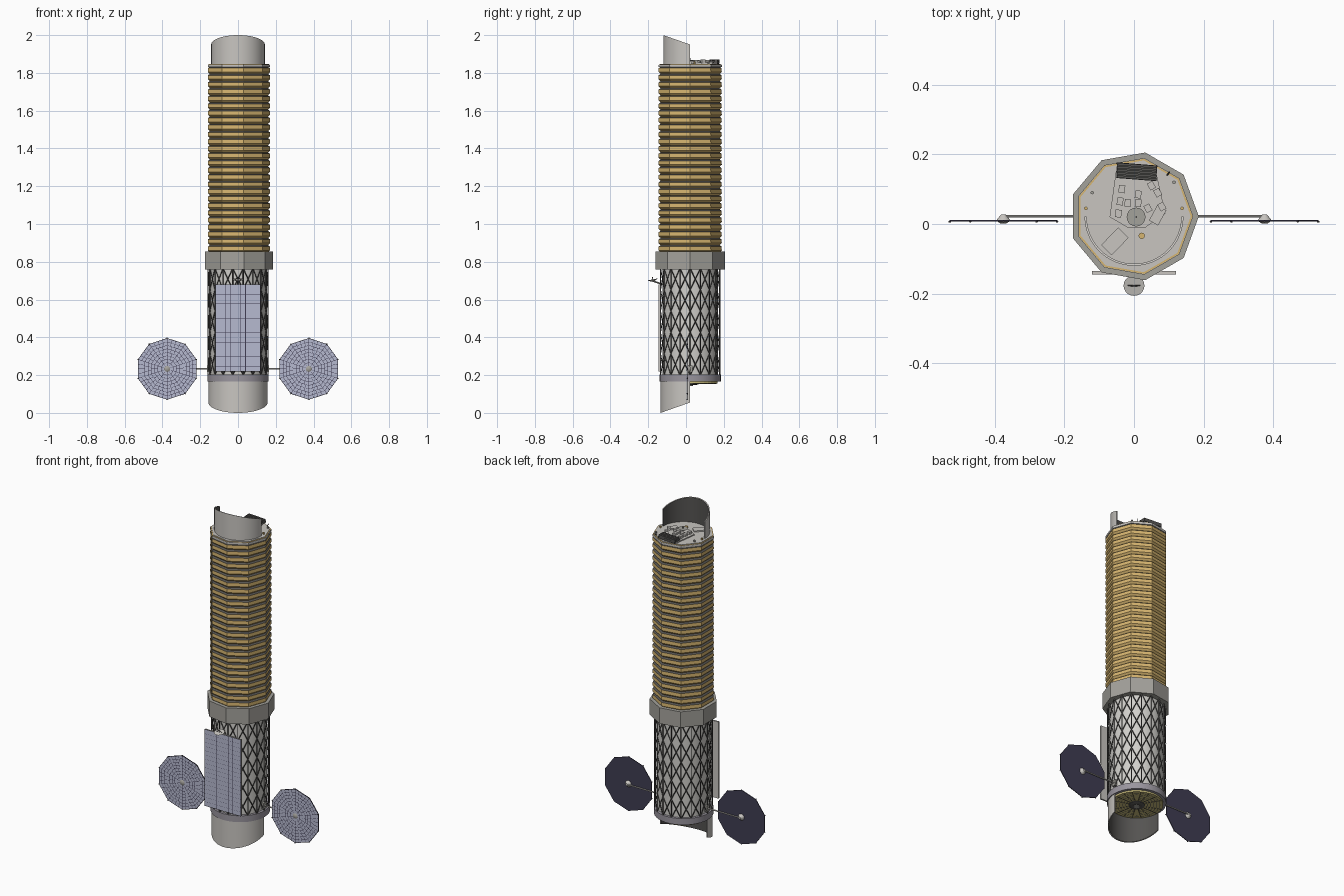
import bpy, bmesh, math, random
from mathutils import Vector, Matrix

if "Cube" in bpy.data.objects:
    bpy.data.objects.remove(bpy.data.objects["Cube"])

random.seed(4)
CY = 0.022  # body axis in y
COL = {
    "light_grey": (0.58, 0.56, 0.53), "core_white": (0.64, 0.63, 0.60), "mid_grey": (0.37, 0.36, 0.33),
    "dark_grey": (0.09, 0.087, 0.083), "gold": (0.67, 0.46, 0.16), "pale_yellow": (0.58, 0.50, 0.20),
    "cell_lavender": (0.47, 0.49, 0.63), "panel_navy": (0.05, 0.046, 0.085), "ring_lilac": (0.32, 0.30, 0.34),
}
MAT = {}
for k, c in COL.items():
    MAT[k] = bpy.data.materials.new(k)
    MAT[k].diffuse_color = (*c, 1)


def finish(bm, name, *mats, smooth=False, recalc=True):
    if recalc:
        bmesh.ops.recalc_face_normals(bm, faces=bm.faces)
    me = bpy.data.meshes.new(name)
    bm.to_mesh(me)
    bm.free()
    ob = bpy.data.objects.new(name, me)
    bpy.context.collection.objects.link(ob)
    for m in mats:
        me.materials.append(MAT[m])
    if smooth:
        bpy.context.view_layer.objects.active = ob
        ob.select_set(True)
        bpy.ops.object.shade_smooth_by_angle(angle=math.radians(35))
        ob.select_set(False)
    return ob


def pt(r, a, z):
    return Vector((r * math.cos(a), CY + r * math.sin(a), z))


def lathe(name, n, prof, mats, rule=None, smooth=False, cap=True):
    """Stack of n-sided rings (r, z) round the body axis; rule gives a material per band."""
    bm = bmesh.new()
    rings = [[bm.verts.new(pt(r, math.tau * i / n, z)) for i in range(n)] for r, z in prof]
    for j in range(len(rings) - 1):
        for i in range(n):
            k = (i + 1) % n
            f = bm.faces.new((rings[j][i], rings[j][k], rings[j + 1][k], rings[j + 1][i]))
            f.material_index = rule(j) if rule else 0
    if cap:
        bm.faces.new(rings[0][::-1])
        bm.faces.new(rings[-1])
    return finish(bm, name, *mats, smooth=smooth)


def drum(name, n, r, z0, z1, mat, smooth=False):
    return lathe(name, n, [(r, z0), (r, z1)], [mat], smooth=smooth)


def bars(name, pairs, r, mat, n=4):
    bm = bmesh.new()
    for a, b in pairs:
        a, b = Vector(a), Vector(b)
        d = b - a
        m = Matrix.Translation((a + b) / 2) @ d.to_track_quat('Z', 'Y').to_matrix().to_4x4()
        bmesh.ops.create_cone(bm, cap_ends=True, segments=n, radius1=r, radius2=r, depth=d.length, matrix=m)
    return finish(bm, name, mat, smooth=n > 6)


def cone(name, loc, r1, r2, h, mat, n=16, rot=(0, 0, 0)):
    bm = bmesh.new()
    bmesh.ops.create_cone(bm, cap_ends=True, segments=n, radius1=r1, radius2=r2, depth=h)
    ob = finish(bm, name, mat, smooth=True)
    ob.location, ob.rotation_euler = loc, rot
    return ob


def box(name, loc, size, mat, rz=0):
    bm = bmesh.new()
    bmesh.ops.create_cube(bm, size=1, matrix=Matrix.Diagonal((*size, 1)))
    ob = finish(bm, name, mat)
    ob.location, ob.rotation_euler = loc, (0, 0, rz)
    return ob


def half_shade(name, r, z_flat, zfun):
    """Half-round shell on the front side with a slanted rim, dark inside."""
    bm = bmesh.new()
    n, cols = 32, []
    for i in range(n + 1):
        a = math.pi * (1 + i / n)
        c = []
        for rr in (r, r - 0.006):
            for top in (0, 1):
                p = pt(rr, a, z_flat)
                if top:
                    p.z = zfun(p.y)
                c.append(bm.verts.new(p))
        cols.append(c)
    for c, d in zip(cols, cols[1:]):
        for u, v, m in ((0, 1, 0), (1, 3, 0), (3, 2, 1), (2, 0, 0)):
            bm.faces.new((c[u], c[v], d[v], d[u])).material_index = m
    for c in (cols[0], cols[-1]):
        bm.faces.new((c[0], c[1], c[3], c[2]))
    finish(bm, name, "light_grey", "dark_grey", smooth=True)


# pleated nine-sided bellows: gold pleats with a narrow dark upper ledge
N, z0, z1 = 26, 0.85, 1.832
p = (z1 - z0) / N
prof = []
for j in range(N):
    prof += [(0.159, z0 + j * p), (0.17, z0 + (j + 0.28) * p), (0.169, z0 + (j + 0.82) * p)]
prof.append((0.159, z1))
lathe("bellows", 9, prof, ["gold", "dark_grey"], lambda j: 1 if j % 3 == 2 else 0)
drum("collar", 9, 0.186, 0.76, 0.855, "mid_grey")
drum("top_flange", 9, 0.17, 1.83, 1.843, "light_grey")
drum("gold_top_rim", 9, 0.168, 1.835, 1.845, "gold")
drum("top_deck", 9, 0.163, 1.835, 1.848, "light_grey")

# lower core, rings and lattice
drum("core", 36, 0.147, 0.19, 0.77, "core_white", True)
drum("bottom_ring", 36, 0.162, 0.165, 0.203, "ring_lilac", True)
C, R, zl, zh = 18, 5, 0.2, 0.765


def node(i, j):
    return pt(0.159, math.tau * i / C, zl + (zh - zl) * j / R)


cells = [(i, j) for i in range(C) for j in range(R)]
bars("lattice_posts", [(node(i, 0), node(i, R)) for i in range(C)], 0.003, "dark_grey")
bars("lattice_braces", [(node(i, j), node(i + 1, j + 1)) for i, j in cells] +
     [(node(i + 1, j), node(i, j + 1)) for i, j in cells], 0.0025, "dark_grey")

# sun shades
half_shade("upper_shade", 0.142, 1.84, lambda y: 2.0 - 0.05 * (y + 0.12) / 0.142)
half_shade("lower_shade", 0.157, 0.18, lambda y: 0.055 * (y + 0.135) / 0.157)

# underside dish with concentric rings and spokes
lathe("underside_plate", 36, [(0.145, 0.168), (0.145, 0.155), (0.03, 0.155)], ["pale_yellow"])
for i, r in enumerate((0.058, 0.075, 0.092, 0.109, 0.126)):
    lathe(f"underside_groove_{i}", 36, [(r, 0.1545), (r + 0.003, 0.1545)], ["dark_grey"], cap=False)
bars("underside_spokes", [(pt(0.04, math.tau * i / 18, 0.1553), pt(0.142, math.tau * i / 18, 0.1553))
                          for i in range(18)], 0.0012, "dark_grey")
lathe("underside_hub", 24, [(0.045, 0.156), (0.045, 0.151), (0.03, 0.147)], ["dark_grey"])
drum("underside_nozzle", 16, 0.016, 0.143, 0.15, "mid_grey")


def quad(bm, pts, m=0):
    bm.faces.new([bm.verts.new(q) for q in pts]).material_index = m


# front solar panel in three strips
box("front_panel", (0, -0.14, 0.45), (0.24, 0.009, 0.46), "light_grey")
bm = bmesh.new()
quad(bm, [(x, -0.1449, z) for x, z in ((-.12, .22), (.12, .22), (.12, .68), (-.12, .68))], 1)
for s in range(3):
    for c in range(3):
        for r in range(18):
            x, z = -0.1185 + s * 0.08 + c * 0.0257, 0.2215 + r * 0.02545
            w, h = 0.0247, 0.0245
            quad(bm, [(x, -.1455, z), (x + w, -.1455, z), (x + w, -.1455, z + h), (x, -.1455, z + h)])
finish(bm, "front_panel_cells", "cell_lavender", "panel_navy", recalc=False)
bars("front_panel_mounts", [((x, -0.137, z), (x, -0.09, z)) for x in (-.07, .07) for z in (.28, .62)], 0.005, "mid_grey")

# ten-sided solar discs on side arms
for side, sx in (("left", -1), ("right", 1)):
    cx, cz, r = 0.375 * sx, 0.233, 0.163
    cone(side + "_disc", (cx, 0.009, cz), r, r, 0.004, "panel_navy", 10, (math.pi / 2, 0, 0)).data.shade_flat()
    bm = bmesh.new()
    corner = [Vector((math.cos(math.pi / 2 + i * math.tau / 10), 0, math.sin(math.pi / 2 + i * math.tau / 10)))
              for i in range(10)]
    o = Vector((cx, 0.0064, cz))
    for i in range(10):
        a, b = corner[i], corner[(i + 1) % 10]
        for k in range(8):
            ra, rb = r * (0.1 + 0.112 * k), r * (0.1 + 0.112 * k + 0.098)
            parts = 1 + k // 2
            for q in range(parts):
                u, v = a.lerp(b, (q + 0.05) / parts), a.lerp(b, (q + 0.95) / parts)
                quad(bm, [o + u * ra, o + v * ra, o + v * rb, o + u * rb])
    for f in bm.faces:
        f.normal_update()
        if f.normal.y > 0:
            f.normal_flip()
    finish(bm, side + "_disc_cells", "cell_lavender", recalc=False)
    bars(side + "_disc_tips", [(o + c * (r - 0.004), o + c * (r + 0.002)) for c in corner], 0.0025, "dark_grey")
    cone(side + "_disc_hub_back", (cx, 0.019, cz), 0.02, 0.007, 0.016, "light_grey", 12, (-math.pi / 2, 0, 0))
    cone(side + "_disc_hub_front", (cx, 0.004, cz), 0.016, 0.008, 0.005, "mid_grey", 12, (math.pi / 2, 0, 0))
    bars(side + "_arm", [((0.14 * sx, CY, cz), (cx, CY, cz))], 0.004, "light_grey", 8)
    box(side + "_arm_root", (0.156 * sx, CY, cz), (0.016, 0.024, 0.035), "mid_grey")

# small front dish antenna
cone("antenna_dish", (0, -0.176, 0.702), 0.01, 0.03, 0.009, "light_grey", 20, (0.2, 0, 0))
bars("antenna_feed", [((0, -0.176, 0.704), (0, -0.178, 0.72))] +
     [((s * 0.018, -0.176, 0.705), (0, -0.178, 0.719)) for s in (-1, 1)], 0.0018, "dark_grey")
bars("antenna_arm", [((0, -0.12, 0.68), (0, -0.176, 0.698))], 0.004, "mid_grey")

# instrument platform on the deck
bm = bmesh.new()
outline = [(-.07, .02), (-.015, -.012), (.03, -.012), (.09, .03), (.06, .165), (-.05, .165)]
base = bm.faces.new([bm.verts.new((x, y, 1.846)) for x, y in outline])
ext = bmesh.ops.extrude_face_region(bm, geom=[base])
bmesh.ops.translate(bm, vec=(0, 0, 0.008), verts=[v for v in ext["geom"] if isinstance(v, bmesh.types.BMVert)])
finish(bm, "instrument_platform", "light_grey")
for i in range(5):
    box(f"radiator_slat_{i}", (0.008, 0.132 + i * 0.009, 1.867), (0.115, 0.007, 0.01), "dark_grey", -0.08)
box("radiator_base", (0.008, 0.15, 1.857), (0.115, 0.045, 0.012), "dark_grey", -0.08)
for i, (x, y) in enumerate([(-.035, .1), (-.04, .065), (-.018, .06), (.012, .085), (.012, .06),
                            (.05, .11), (.068, .09), (.08, .05), (-.045, .03), (.04, .045)]):
    box(f"instrument_{i}", (x, y, 1.859), (0.018, 0.022, random.uniform(0.012, 0.022)), "light_grey", 0.5 if x > .03 else -.1)
cone("deck_dish", (0.006, 0.02, 1.864), 0.012, 0.027, 0.01, "mid_grey", 20)
bars("deck_dish_feed", [((0.006, 0.02, 1.86), (0.006, 0.02, 1.878))], 0.003, "dark_grey")
box("deck_hatch", (-0.055, -0.05, 1.851), (0.07, 0.042, 0.008), "light_grey", 0.8)
box("deck_unit", (0.068, 0.025, 1.856), (0.03, 0.05, 0.012), "light_grey", -0.5)
cone("gold_sensor", (0.022, -0.034, 1.852), 0.009, 0.009, 0.01, "gold", 12)
for i, (x, y) in enumerate([(-.12, .09), (.115, .12), (-.138, .045), (.138, .045)]):
    cone(f"deck_thruster_{i}", (x, y, 1.853), 0.005, 0.005, 0.012, "mid_grey" if i < 2 else "gold", 8)
bars("deck_rails", [((0.095, 0.14, 1.85), (0.102, 0.15, 1.86)), ((-.05, .175, 1.85), (.065, .165, 1.85))], 0.002, "dark_grey")

for m in bpy.data.materials:
    if m.users and not m.is_grease_pencil:
        m.use_nodes = True
        m.node_tree.nodes["Principled BSDF"].inputs["Base Color"].default_value = m.diffuse_color
